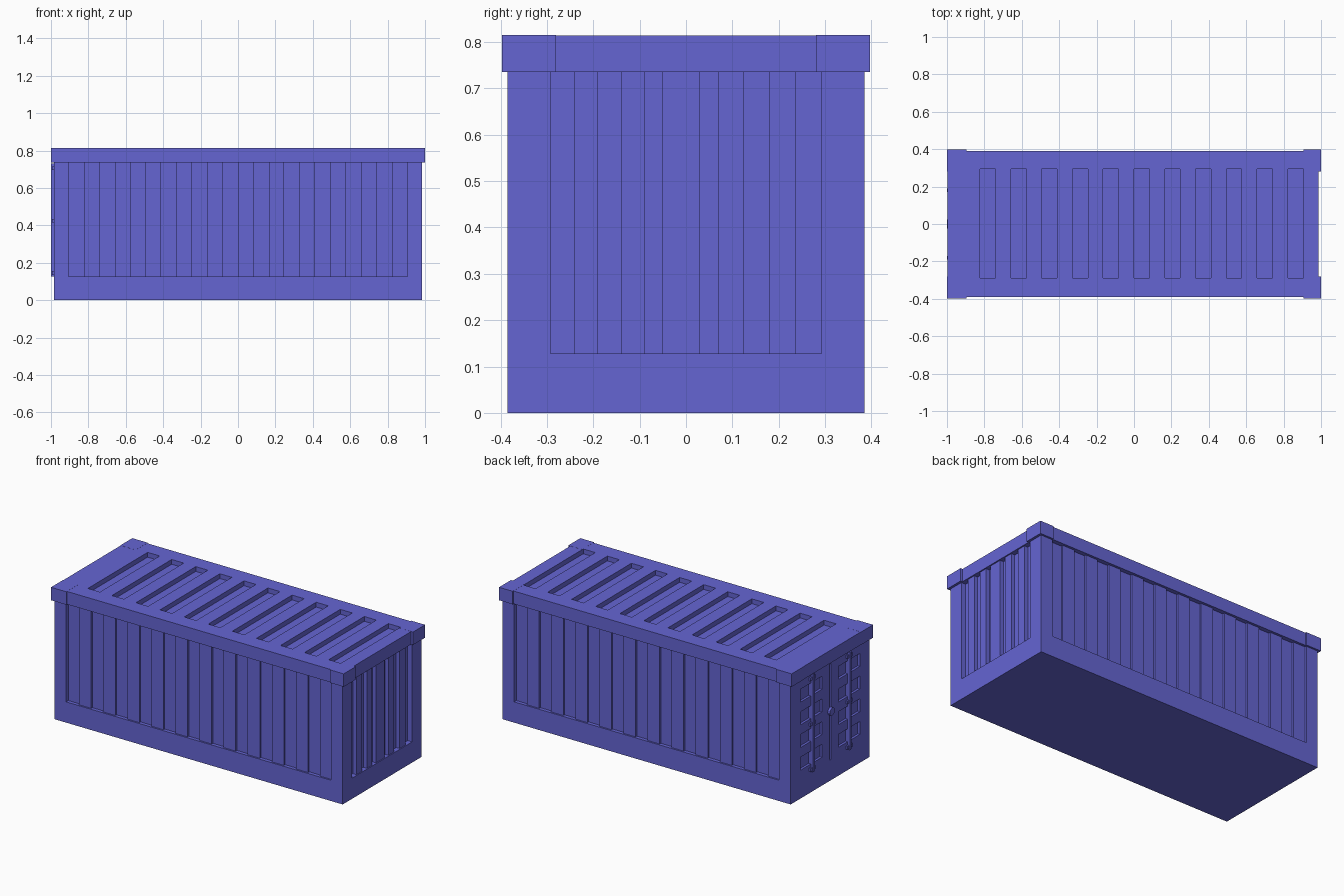
import bpy, bmesh

if "Cube" in bpy.data.objects:
    bpy.data.objects.remove(bpy.data.objects["Cube"])

paint = bpy.data.materials.new("blue_paint")
paint.diffuse_color = (0.13, 0.13, 0.65, 1)
paint.use_nodes = True
paint.node_tree.nodes["Principled BSDF"].inputs["Base Color"].default_value = paint.diffuse_color


def boxes(name, spans):
    """One object from axis-aligned boxes given as (x0, x1, y0, y1, z0, z1)."""
    bm = bmesh.new()
    for x0, x1, y0, y1, z0, z1 in spans:
        for v in bmesh.ops.create_cube(bm, size=1)["verts"]:
            v.co = (x1 if v.co.x > 0 else x0,
                    y1 if v.co.y > 0 else y0,
                    z1 if v.co.z > 0 else z0)
    mesh = bpy.data.meshes.new(name)
    bm.to_mesh(mesh)
    bm.free()
    mesh.materials.append(paint)
    ob = bpy.data.objects.new(name, mesh)
    bpy.context.collection.objects.link(ob)
    return ob


def cut(target, name, spans):
    cutter = boxes(name, spans)
    cutter.hide_render = True
    cutter.display_type = 'WIRE'
    mod = target.modifiers.new(name, 'BOOLEAN')
    mod.operation = 'DIFFERENCE'
    mod.solver = 'EXACT'
    mod.object = cutter


L, W, RIM, TOP = 0.985, 0.385, 0.735, 0.815
Z0 = 0.128
PX = 0.905
STEP = PX * 2 / 22

# Body with recessed long sides, recessed plain end and door details
body = boxes("body", [(-L, L, -W, W, 0, RIM)])
recess = 0.022
end_recess = 0.03
cuts = [(-PX, PX, -W - 0.1, -W + recess, Z0, RIM + 0.1),
        (-PX, PX, W - recess, W + 0.1, Z0, RIM + 0.1),
        (L - end_recess, L + 0.1, -0.292, 0.292, Z0, RIM + 0.1)]
# Four sunken panels per door, each side of the locking bar
for s in (-1, 1):
    for i in range(4):
        z = 0.215 + 0.14 * i
        a, b = sorted((s * 0.08, s * 0.29))
        cuts.append((-L - 0.1, -L + 0.015, a, b, z - 0.04, z + 0.04))
# Gap between the doors
cuts.append((-L - 0.1, -L + 0.012, -0.006, 0.006, Z0, 0.72))
cut(body, "body_cutter", cuts)

# Corrugation ribs, the two long sides are rotated copies of each other
ribs = []
for i in range(11):
    x0 = -PX + (2 * i + 1) * STEP
    ribs.append((x0, x0 + STEP, -W + 0.01, -W + recess + 0.01, Z0, RIM))
    ribs.append((-x0 - STEP, -x0, W - recess - 0.01, W - 0.01, Z0, RIM))
boxes("side_ribs", ribs)
boxes("end_ribs", [(L - end_recess - 0.01, L - 0.006, a, b, Z0, RIM) for a, b in
                   ((-0.242, -0.19), (-0.14, -0.09), (-0.052, 0.03),
                    (0.07, 0.125), (0.18, 0.236))])

# Roof slab with crosswise slots
roof = boxes("roof", [(-0.998, L + 0.002, -0.39, 0.39, RIM, TOP - 0.0005)])
cut(roof, "roof_cutter",
    [(-PX + (2 * i + 1) * STEP, -PX + (2 * i + 2) * STEP, -0.29, 0.293, TOP - 0.03, TOP + 0.1)
     for i in range(11)])

# Corner castings
corners = []
for sx in (-1, 1):
    for sy in (-1, 1):
        corners.append((*sorted((sx * 0.895, sx * 1.0)),
                        *sorted((sy * 0.28, sy * 0.397)), RIM, TOP))
# Keep the castings clear of the outermost roof slot
corners = [(max(c[0], 0.906) if c[0] > 0 else c[0], *c[1:]) for c in corners]
boxes("corner_castings", corners)

# Door locking bars, brackets and centre latch
boxes("locking_bars", [(-1.0, -L + 0.015, s * 0.18 - 0.009, s * 0.18 + 0.009, Z0, 0.73)
                       for s in (-1, 1)])
boxes("bar_brackets", [(-0.995, -L + 0.005, s * 0.18 - 0.025, s * 0.18 + 0.025, z - 0.01, z + 0.01)
                       for s in (-1, 1) for z in (0.145, 0.425, 0.705)])
bpy.ops.mesh.primitive_cylinder_add(vertices=12, radius=0.024, depth=0.03,
                                    location=(-0.985, 0, 0.43),
                                    rotation=(0, 1.5707963, 0))
latch = bpy.context.object
latch.name = "door_latch"
latch.data.materials.append(paint)
